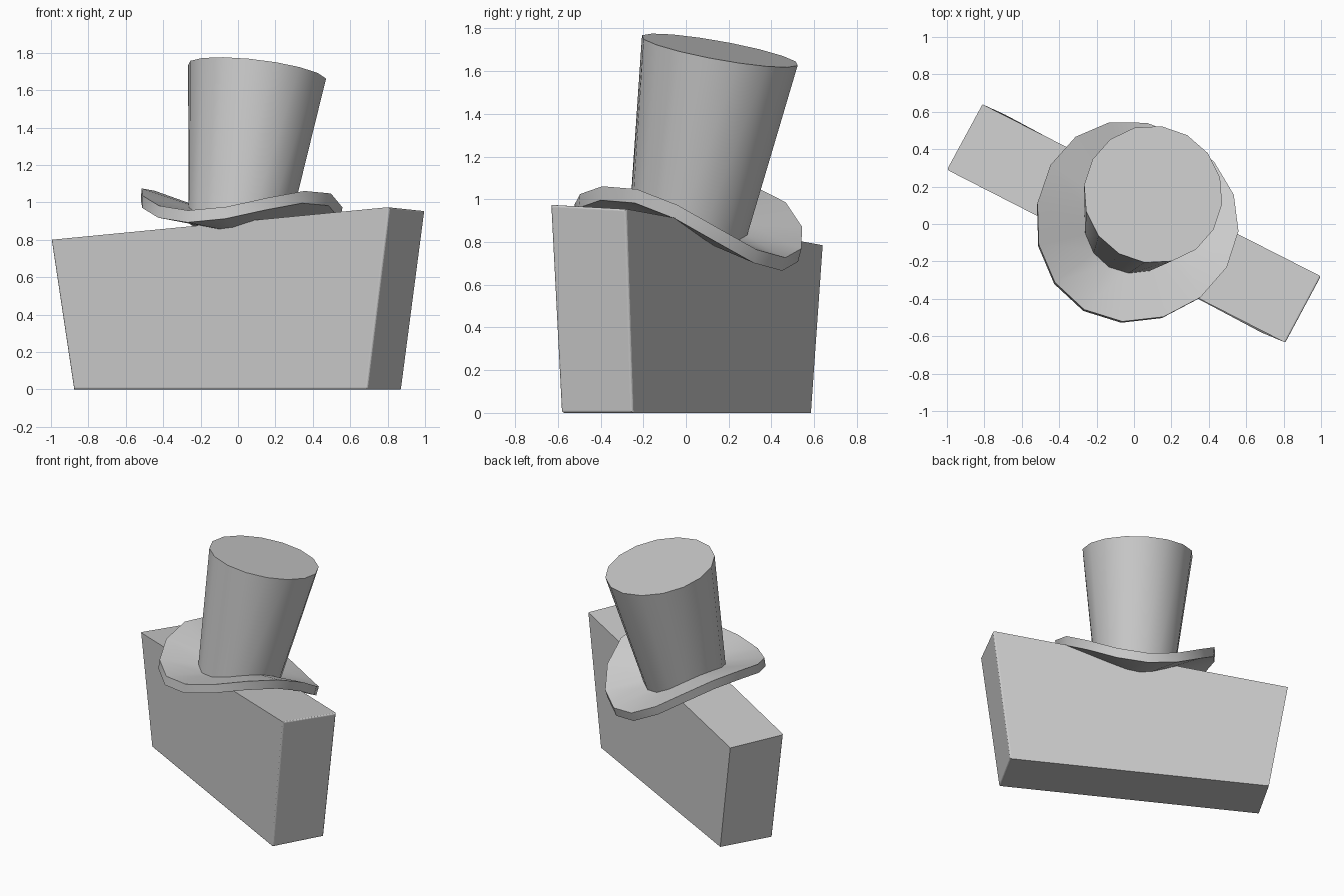
import bpy, bmesh
from math import cos, sin, pi, radians
from mathutils import Vector

if "Cube" in bpy.data.objects:
    bpy.data.objects.remove(bpy.data.objects["Cube"])

SIDES = 16
LONG_AXIS = radians(-30)      # brim rises along the block's long direction


def finish(name, bm, smooth=True):
    bmesh.ops.recalc_face_normals(bm, faces=bm.faces)
    mesh = bpy.data.meshes.new(name)
    bm.to_mesh(mesh)
    bm.free()
    ob = bpy.data.objects.new(name, mesh)
    bpy.context.collection.objects.link(ob)
    bpy.ops.object.select_all(action='DESELECT')
    ob.select_set(True)
    bpy.context.view_layer.objects.active = ob
    if smooth:
        bpy.ops.object.shade_smooth_by_angle(angle=radians(35))
    return ob


def saddle(r, a):
    """Height of the curled brim at radius r, angle a from the long axis."""
    return -0.03 + 0.09 * r + 0.2 * r * cos(2 * a)


def ring(bm, r, height):
    angles = [2 * pi * i / SIDES for i in range(SIDES)]
    return [bm.verts.new((r * cos(a + LONG_AXIS), r * sin(a + LONG_AXIS), height(r, a)))
            for a in angles]


def bridge(bm, lower, upper):
    for i in range(SIDES):
        j = (i + 1) % SIDES
        bm.faces.new((lower[i], lower[j], upper[j], upper[i]))


def fan(bm, rim, z):
    tip = bm.verts.new((0, 0, z))
    for i in range(SIDES):
        bm.faces.new((rim[i], rim[(i + 1) % SIDES], tip))


def place_hat_part(ob):
    tilt = Vector((0, 0, 1)).rotation_difference(Vector((0.12, 0.18, 1)))
    ob.rotation_mode = 'QUATERNION'
    ob.rotation_quaternion = tilt
    ob.location = (0.01, 0.02, 0.93)


# Block: flared, sloping top, turned in plan
bm = bmesh.new()
base = [bm.verts.new(p) for p in
        ((-0.88, 0.25, 0), (0.69, -0.585, 0), (0.875, -0.25, 0), (-0.69, 0.585, 0))]
top = [bm.verts.new(p) for p in
       ((-1.0, 0.29, 0.80), (0.81, -0.635, 0.975), (1.0, -0.28, 0.955), (-0.81, 0.64, 0.785))]
bm.faces.new(base[::-1])
bm.faces.new(top)
for i in range(4):
    j = (i + 1) % 4
    bm.faces.new((base[i], base[j], top[j], top[i]))
# Worn rounded edges: right end frame, front bottom and front left
worn = [bm.edges.get(pair) for pair in (
    (base[1], base[2]), (top[1], top[2]), (base[1], top[1]),
    (base[2], top[2]), (base[0], base[1]), (base[0], top[0]))]
bmesh.ops.bevel(bm, geom=worn, offset=0.012, segments=5, profile=0.5, affect='EDGES')
finish("block", bm, smooth=False)

# Brim: thick saddle-curled disc
bm = bmesh.new()
T = 0.065
outer_top = ring(bm, 0.545, saddle)
inner_top = ring(bm, 0.26, saddle)
outer_low = ring(bm, 0.54, lambda r, a: saddle(r, a) - T)
inner_low = ring(bm, 0.26, lambda r, a: saddle(r, a) - T)
bridge(bm, outer_top, inner_top)
bridge(bm, outer_low, outer_top)
bridge(bm, inner_low, outer_low)
fan(bm, inner_top, -0.03)
fan(bm, inner_low, -0.03 - T)
place_hat_part(finish("hat_brim", bm))

# Crown: flaring tube whose foot follows the brim
bm = bmesh.new()
foot = ring(bm, 0.28, lambda r, a: saddle(r, a) - 0.02)
crown_top = ring(bm, 0.374, lambda r, a: 0.785)
bridge(bm, foot, crown_top)
bm.faces.new(crown_top)
fan(bm, foot, -0.05)
place_hat_part(finish("hat_crown", bm))
